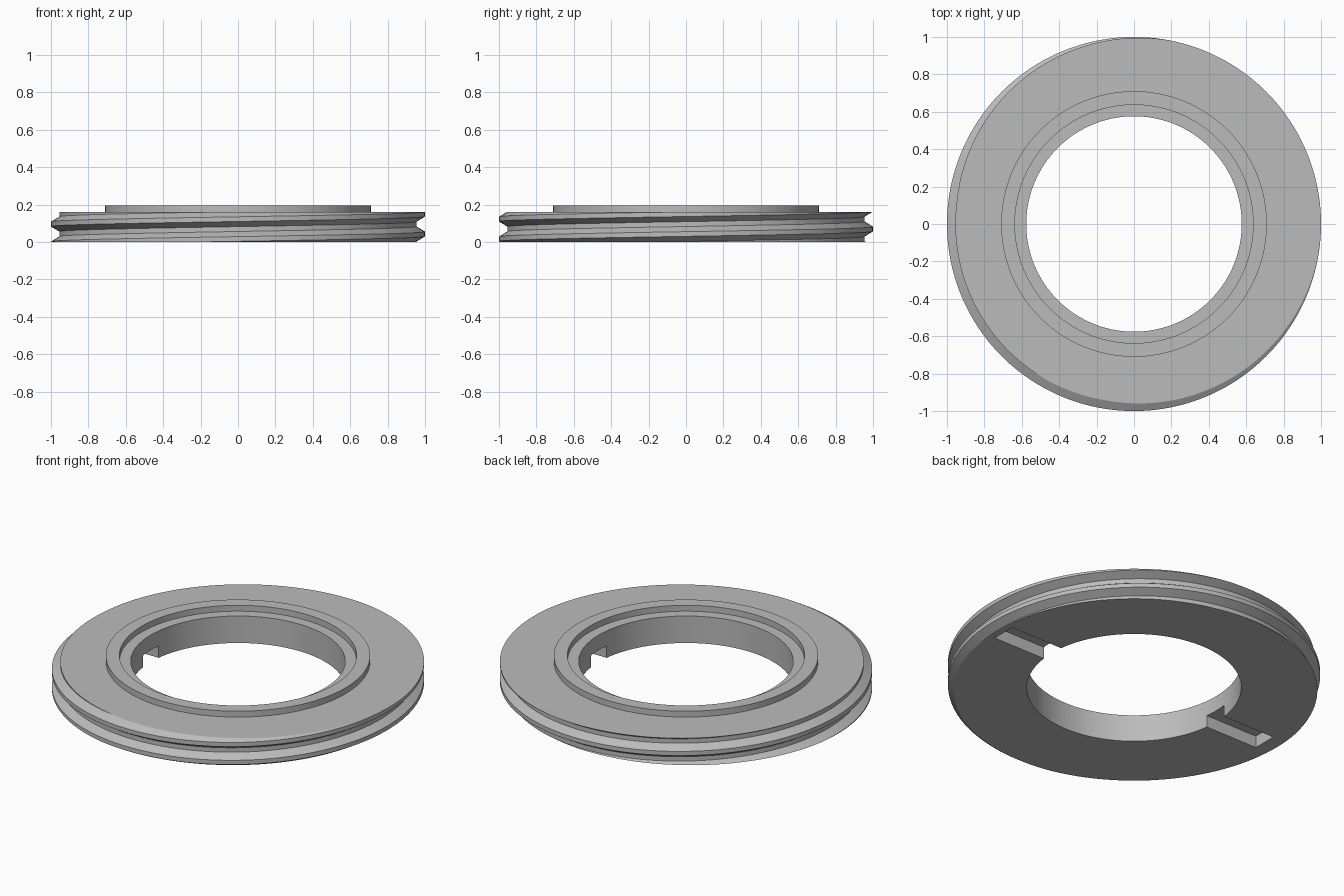
import bpy, bmesh, math

cube = bpy.data.objects.get("Cube")
if cube:
    bpy.data.objects.remove(cube, do_unlink=True)

SEGMENTS = 160
HEIGHT = 0.16            # flange thickness
PITCH = 0.106            # thread rise per turn
ROOT, CREST = 0.955, 1.0
CREST_HALF, ROOT_HALF = 0.0125, 0.04
SEAT = 0.94              # where the rim meets the body

steel = bpy.data.materials.new("grey_metal")
steel.use_nodes = True
grey = (0.5, 0.5, 0.5, 1)
steel.diffuse_color = grey
steel.node_tree.nodes["Principled BSDF"].inputs["Base Color"].default_value = grey


def add_object(name, bm):
    mesh = bpy.data.meshes.new(name)
    bm.to_mesh(mesh)
    bm.free()
    mesh.materials.append(steel)
    obj = bpy.data.objects.new(name, mesh)
    bpy.context.collection.objects.link(obj)
    return obj


def select_only(obj):
    bpy.ops.object.select_all(action="DESELECT")
    obj.select_set(True)
    bpy.context.view_layer.objects.active = obj


def sweep(name, section):
    """Sweep a closed (radius, height) section that may vary with the angle."""
    bm = bmesh.new()
    columns = []
    for i in range(SEGMENTS + 1):
        a = math.tau * i / SEGMENTS
        columns.append([bm.verts.new((r * math.cos(a), r * math.sin(a), z))
                        for r, z in section(a)])
    for left, right in zip(columns, columns[1:]):
        for j in range(len(left)):
            k = (j + 1) % len(left)
            bm.faces.new((left[j], right[j], right[k], left[k]))
    bmesh.ops.remove_doubles(bm, verts=bm.verts, dist=1e-5)
    bmesh.ops.recalc_face_normals(bm, faces=bm.faces)
    return add_object(name, bm)


def body_section(angle):
    return [(SEAT, 0), (SEAT, HEIGHT), (0.71, HEIGHT), (0.71, 0.195),
            (0.637, 0.195), (0.637, HEIGHT), (0.576, HEIGHT), (0.576, 0)]


def thread_section(angle):
    centre = 0.043 + PITCH * angle / math.tau
    points = [(SEAT, 0)]
    for turn in range(-2, 3):
        for offset in (-ROOT_HALF, -CREST_HALF, CREST_HALF, ROOT_HALF):
            z = min(max(centre + turn * PITCH + offset, 0), HEIGHT)
            d = abs((z - centre + PITCH / 2) % PITCH - PITCH / 2)
            t = (ROOT_HALF - d) / (ROOT_HALF - CREST_HALF)
            points.append((ROOT + (CREST - ROOT) * min(max(t, 0), 1), z))
    return points + [(SEAT, HEIGHT)]


# Flat ring with raised collar, and the threaded rim around it
body = sweep("ring_body", body_section)
rim = sweep("threaded_rim", thread_section)

# Two spanner slots cut into the underside
bm = bmesh.new()
for side in (-1, 1):
    box = bmesh.ops.create_cube(bm, size=1)["verts"]
    bmesh.ops.scale(bm, vec=(0.415, 0.145, 0.17), verts=box)
    bmesh.ops.translate(bm, vec=(side * 0.7075, 0, -0.015), verts=box)
cutter = add_object("slot_cutter", bm)
cutter.hide_render = True
cut = body.modifiers.new("spanner_slots", "BOOLEAN")
cut.operation = "DIFFERENCE"
cut.solver = "EXACT"
cut.object = cutter
select_only(body)
bpy.ops.object.modifier_apply(modifier=cut.name)
bpy.data.objects.remove(cutter, do_unlink=True)

# Smooth round walls, crisp edges
for obj in (body, rim):
    select_only(obj)
    bpy.ops.object.shade_smooth_by_angle(angle=math.radians(25))
